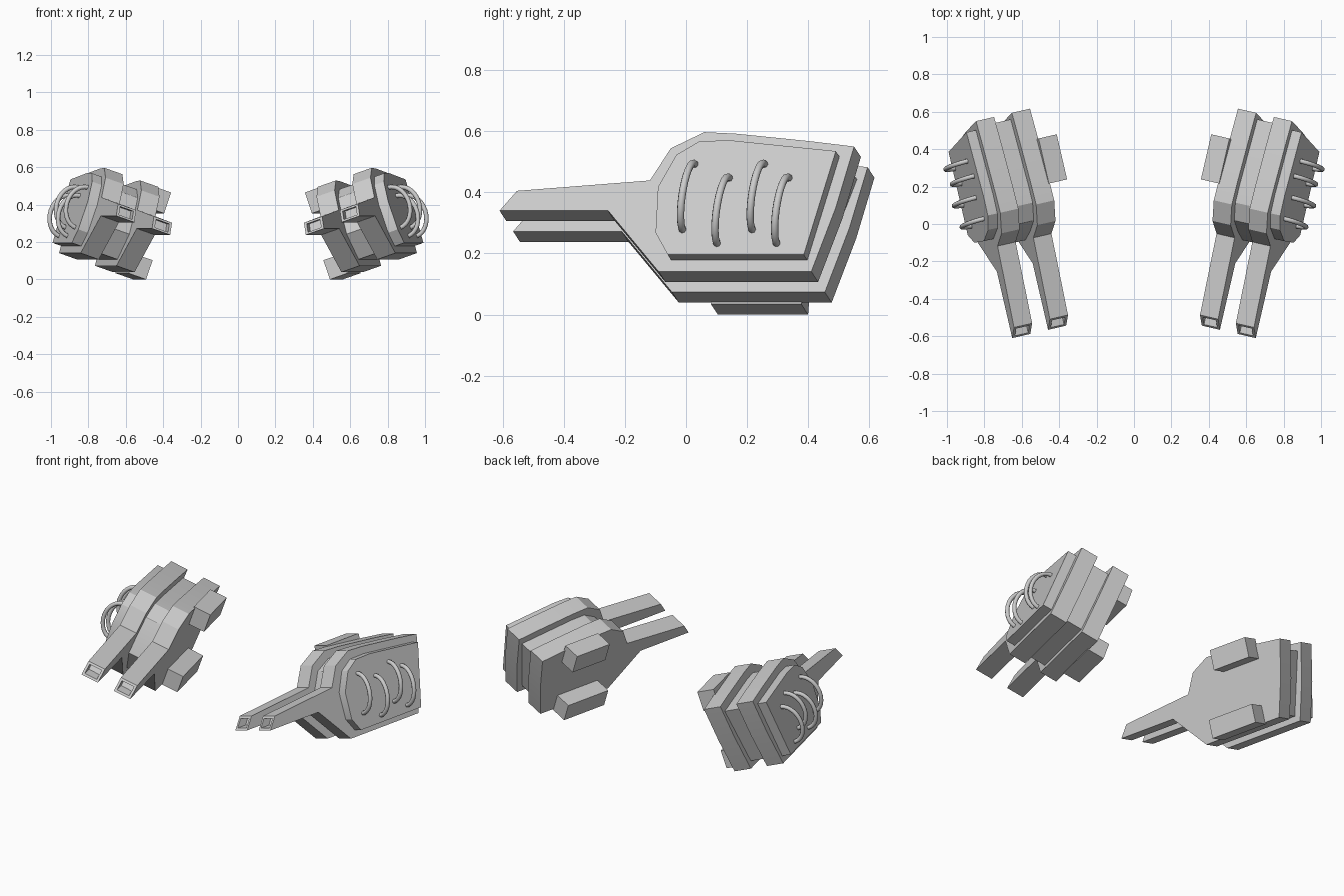
import bpy, bmesh, math
from mathutils import Matrix, Vector

if "Cube" in bpy.data.objects:
    bpy.data.objects.remove(bpy.data.objects["Cube"])

YAW, ROLL = math.radians(13), math.radians(19)
# Pod frame: x = plate normal (outward), y = along the barrels, z = up the plate
POD = (Matrix.Translation((0.912, 0, 0)) @ Matrix.Rotation(-YAW, 4, 'Z')
       @ Matrix.Rotation(-ROLL, 4, 'Y'))


def local(y, z):
    """Side-view position on the main plate face -> pod frame (y, z)."""
    return ((y - z * math.tan(ROLL) * math.sin(YAW)) / math.cos(YAW),
            z / math.cos(ROLL))


def finish(name, bm, angle=28):
    """Place in the pod frame, mirror to the other side and shade."""
    bmesh.ops.recalc_face_normals(bm, faces=bm.faces)
    bm.transform(POD)
    mesh = bpy.data.meshes.new(name)
    bm.to_mesh(mesh)
    bm.free()
    ob = bpy.data.objects.new(name, mesh)
    bpy.context.collection.objects.link(ob)
    bpy.ops.object.select_all(action='DESELECT')
    ob.select_set(True)
    bpy.context.view_layer.objects.active = ob
    bpy.ops.object.shade_smooth_by_angle(angle=math.radians(angle))
    mod = ob.modifiers.new("other_side", 'MIRROR')
    mod.use_axis[0] = True
    return ob


def slab(name, profile, x0, x1, muzzle=False):
    """Profile extruded along the plate normal; optional hole in first edge face."""
    bm = bmesh.new()
    pts = [local(*p) for p in profile]
    a = [bm.verts.new((x0, y, z)) for y, z in pts]
    b = [bm.verts.new((x1, y, z)) for y, z in pts]
    n = len(pts)
    bm.faces.new(a)
    bm.faces.new(b[::-1])
    sides = [bm.faces.new((a[i], b[i], b[(i + 1) % n], a[(i + 1) % n]))
             for i in range(n)]
    bmesh.ops.recalc_face_normals(bm, faces=bm.faces)
    if muzzle:
        tip = sides[0]
        bmesh.ops.inset_individual(bm, faces=[tip], thickness=0.02)
        hole = bmesh.ops.extrude_discrete_faces(bm, faces=[tip])['faces'][0]
        bmesh.ops.translate(bm, verts=hole.verts, vec=(0, 0.06, 0))
    return finish(name, bm)


def block(name, lo, hi):
    bm = bmesh.new()
    bmesh.ops.create_cube(bm, size=1)
    lo, hi = Vector(lo), Vector(hi)
    for v in bm.verts:
        v.co = (lo + hi) / 2 + v.co * (hi - lo)
    return finish(name, bm)


def handle(name, top, bottom, x0, bulge, tube=0.0125, segs=14, sides=8):
    """Half-ring tube standing on the side panel."""
    bm = bmesh.new()
    top, bottom = Vector((x0, *top)), Vector((x0, *bottom))
    mid, half = (top + bottom) / 2, (top - bottom) / 2
    across = half.normalized().cross(Vector((1, 0, 0)))
    rings = []
    for i in range(segs + 1):
        t = math.pi * i / segs
        c = mid + half * math.cos(t) + Vector((bulge * math.sin(t), 0, 0))
        out = half.normalized() * math.cos(t) + Vector((math.sin(t), 0, 0))
        rings.append([bm.verts.new(c + tube * (out * math.cos(u) + across * math.sin(u)))
                      for u in (2 * math.pi * k / sides for k in range(sides))])
    for r, s in zip(rings, rings[1:]):
        for k in range(sides):
            j = (k + 1) % sides
            bm.faces.new((r[k], r[j], s[j], s[k]))
    bm.faces.new(rings[0])
    bm.faces.new(rings[-1])
    return finish(name, bm, 60)


# Two identical plates, each with its barrel
plate = [(-.61, .34), (-.553, .405), (-.118, .439), (-.05, .544), (.06, .597),
         (.164, .592), (.4, .568), (.55, .55), (.49, .35), (.41, .141),
         (-.09, .141), (-.255, .34)]
slab("outer_barrel_plate", plate, -.105, 0, muzzle=True)
slab("inner_barrel_plate", plate, -.313, -.208, muzzle=True)

# Recessed core between the plates
core = [(-.13, .31), (-.085, .41), (-.025, .505), (.07, .55), (.16, .548),
        (.515, .51), (.385, .175), (-.06, .175)]
slab("core", core, -.215, -.1)

# Raised panel on the outside
panel = [(-.088, .25), (-.08, .4), (-.02, .505), (.057, .55), (.16, .552),
         (.502, .517), (.397, .178), (-.048, .178)]
slab("side_panel", panel, -.01, .055)

# Four curved handles on the panel
for i, (y, z) in enumerate([(.04, .475), (.153, .43), (.268, .475), (.348, .43)]):
    handle(f"handle_{i + 1}", local(y, z), local(y - .04, z - .215), .05, .088)

# Mounting blocks on the inside
block("upper_mount", (-.41, .108, .515), (-.305, .355, .633))
block("lower_mount", (-.41, .007, .141), (-.305, .31, .25))
